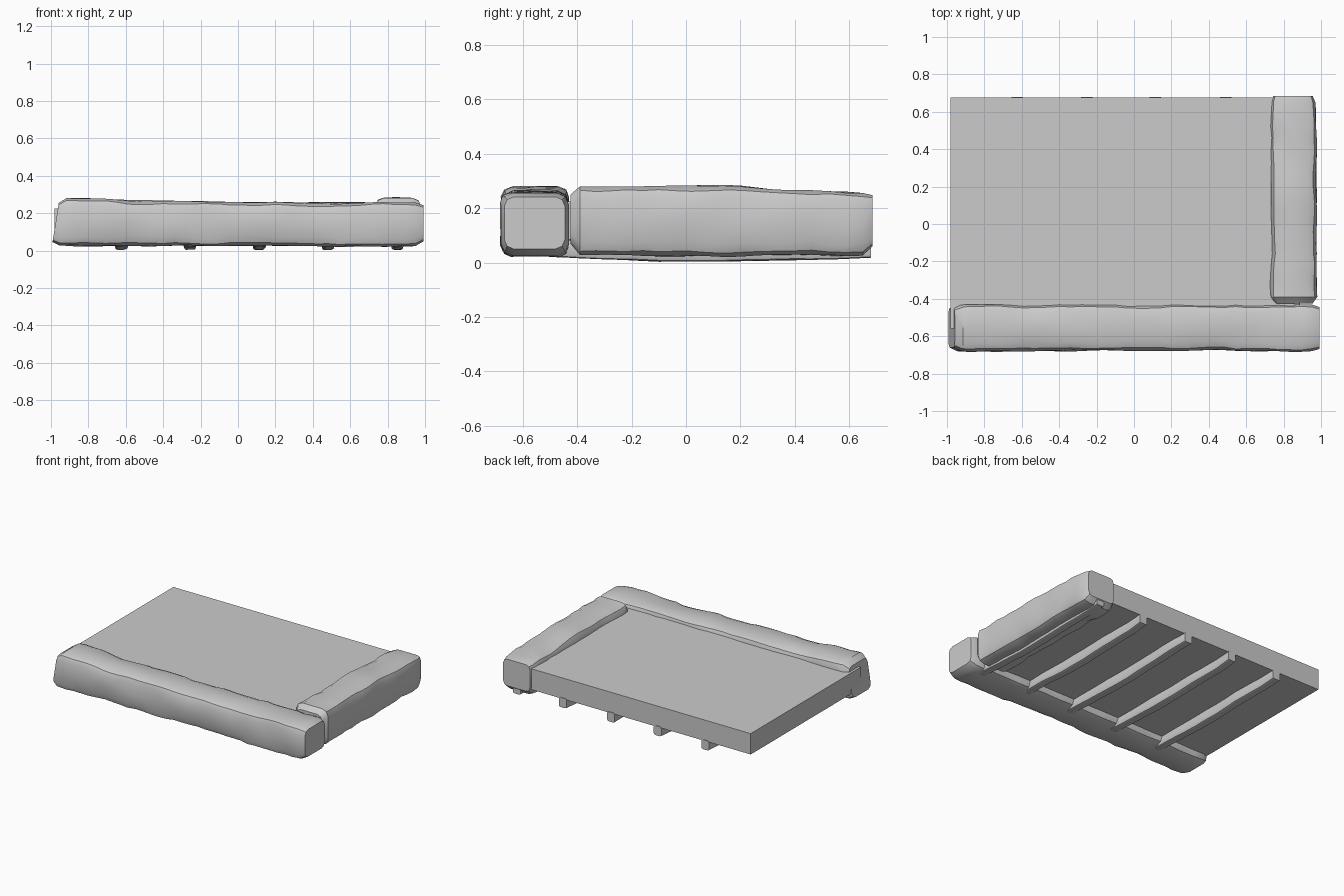
import bpy, bmesh, math, random
from mathutils import Vector, noise

if "Cube" in bpy.data.objects:
    bpy.data.objects.remove(bpy.data.objects["Cube"])

random.seed(4)


def finish(name, bm, smooth=True):
    bmesh.ops.recalc_face_normals(bm, faces=bm.faces)
    me = bpy.data.meshes.new(name)
    bm.to_mesh(me)
    bm.free()
    ob = bpy.data.objects.new(name, me)
    bpy.context.collection.objects.link(ob)
    if smooth:
        bpy.ops.object.select_all(action='DESELECT')
        ob.select_set(True)
        bpy.context.view_layer.objects.active = ob
        bpy.ops.object.shade_smooth_by_angle(angle=math.radians(32))
    return ob


def section(lo, hi, zlo, zhi, c):
    """Worn rectangular section: three points per corner plus side midpoints."""
    pts = []
    for sx, sz, flip in ((1, 1, 0), (-1, 1, 1), (-1, -1, 0), (1, -1, 1)):
        x = hi if sx > 0 else lo
        z = zhi if sz > 0 else zlo
        corner = [(x, z - sz * c), (x - sx * c * .3, z - sz * c * .3), (x - sx * c, z)]
        pts += corner[::-1] if flip else corner
        pts.append(None)
    out = []
    for i, p in enumerate(pts):
        if p is None:
            a, b = pts[i - 1], pts[(i + 1) % len(pts)]
            p = ((a[0] + b[0]) / 2, (a[1] + b[1]) / 2)
        out.append(p)
    return out


def worn_bar(name, stations, axis, wobble, step, tilts=(0, 0)):
    """Loft stations (t, lo, hi, zlo, zhi, chamfer) along x or y."""
    rows = []
    for a, b in zip(stations, stations[1:]):
        n = max(1, round((b[0] - a[0]) / step))
        rows += [[p + (q - p) * k / n for p, q in zip(a, b)] for k in range(n)]
    rows.append(list(stations[-1]))
    bm = bmesh.new()
    rings = []
    off = random.uniform(0, 50)
    for i, (t, lo, hi, zlo, zhi, c) in enumerate(rows):
        tilt = tilts[0] if i < 2 else tilts[1] if i >= len(rows) - 2 else 0
        inner = 2 <= i < len(rows) - 2
        if inner:
            c *= random.uniform(.75, 1.3)
        ring = []
        for s, z in section(lo, hi, zlo, zhi, c):
            tt = t + tilt * (z - (zlo + zhi) / 2)
            if inner:
                d = noise.noise_vector(Vector((tt * 5 + off, s * 9, z * 9))) * wobble
                s, z = s + d.x, z + d.y
            ring.append(bm.verts.new((tt, s, z) if axis == 'x' else (s, tt, z)))
        rings.append(ring)
    for r, q in zip(rings, rings[1:]):
        for i in range(len(r)):
            j = (i + 1) % len(r)
            bm.faces.new((r[i], r[j], q[j], q[i]))
    bm.faces.new(rings[0])
    bm.faces.new(rings[-1])
    return finish(name, bm)


# Flat floor slab, tucked into both stone edges
bm = bmesh.new()
bmesh.ops.create_cube(bm, size=1)
lo, hi = Vector((-.98, -.56, .077)), Vector((.86, .675, .225))
for v in bm.verts:
    v.co = Vector([lo[k] + (v.co[k] + .5) * (hi[k] - lo[k]) for k in range(3)])
finish("floor_slab", bm, smooth=False)

# Long worn edge along the front
worn_bar("front_edge", [
    (-.975, -.66, -.45, .045, .255, .035),
    (-.935, -.68, -.432, .028, .282, .045),
    (-.65, -.678, -.43, .027, .272, .045),
    (-.4, -.678, -.43, .026, .263, .045),
    (.2, -.676, -.43, .026, .258, .045),
    (.6, -.678, -.432, .024, .254, .04),
    (.95, -.68, -.43, .025, .256, .045),
    (.993, -.668, -.445, .05, .242, .035)], 'x', .009, .06, (.16, 0))

# Short worn edge along the right side
worn_bar("right_edge", [
    (-.425, .755, .955, .07, .25, .035),
    (-.39, .732, .98, .028, .28, .045),
    (-.1, .734, .975, .026, .28, .045),
    (.2, .734, .974, .025, .28, .045),
    (.4, .734, .976, .026, .265, .045),
    (.65, .732, .97, .026, .256, .045),
    (.685, .745, .955, .06, .248, .03)], 'y', .009, .06)

# Thin support slats under the slab
for k in range(5):
    x = -.625 + .37 * k
    j = [random.uniform(-.006, .006) for _ in range(8)]
    ts = (-.53, -.5, -.3, -.1, .1, .3, .55, .68)
    zs = (.03, .022, .014, .005, .004, .008, .012, .018)
    worn_bar(f"support_slat_{k + 1}", [
        (t, x - .03 + d, x + .03 + d, z, .085, .012)
        for t, z, d in zip(ts, zs, j)], 'y', .003, .1)
